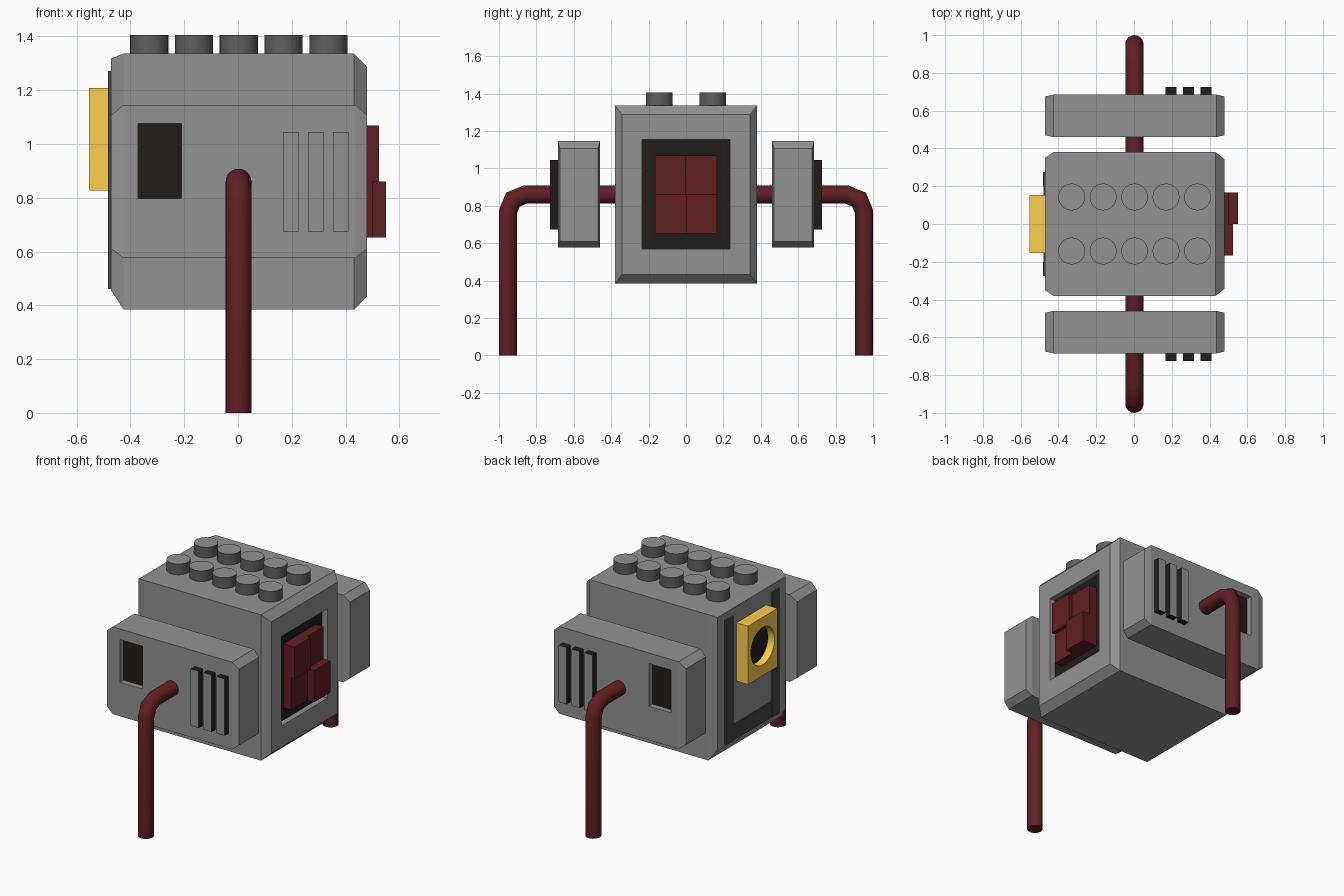
import bpy, bmesh, math

if "Cube" in bpy.data.objects:
    bpy.data.objects.remove(bpy.data.objects["Cube"])


def material(name, rgb):
    m = bpy.data.materials.new(name)
    m.diffuse_color = (*rgb, 1)
    m.use_nodes = True
    m.node_tree.nodes["Principled BSDF"].inputs["Base Color"].default_value = m.diffuse_color
    return m


GREY = material("mid_grey", (0.29, 0.29, 0.29))
RED = material("dark_red", (0.118, 0.013, 0.017))
BLACK = material("near_black", (0.015, 0.012, 0.012))
DARK = material("dark_grey", (0.06, 0.06, 0.06))
STUD = material("stud_grey", (0.115, 0.115, 0.115))
YELLOW = material("yellow", (1.0, 0.62, 0.075))


def finish(bm, name, mat):
    bmesh.ops.recalc_face_normals(bm, faces=bm.faces)
    me = bpy.data.meshes.new(name)
    bm.to_mesh(me)
    bm.free()
    ob = bpy.data.objects.new(name, me)
    bpy.context.collection.objects.link(ob)
    me.materials.append(mat)
    return ob


def loft(name, sections, mat=GREY):
    """Rectangular sections (x, y0, y1, z0, z1) joined along x."""
    bm = bmesh.new()
    rings = [[bm.verts.new((x, y, z)) for y, z in ((y0, z0), (y1, z0), (y1, z1), (y0, z1))]
             for x, y0, y1, z0, z1 in sections]
    for a, b in zip(rings, rings[1:]):
        for i in range(4):
            j = (i + 1) % 4
            bm.faces.new((a[i], a[j], b[j], b[i]))
    bm.faces.new(rings[0])
    bm.faces.new(rings[-1])
    return finish(bm, name, mat)


def box(name, x, y, z, mat=GREY):
    y = sorted(y)
    return loft(name, [(v, *y, *z) for v in x], mat)


def cylinder(name, r, depth, loc, mat, rot=(0, 0, 0), sides=32):
    bpy.ops.mesh.primitive_cylinder_add(vertices=sides, radius=r, depth=depth, location=loc, rotation=rot)
    ob = bpy.context.object
    ob.name = name
    ob.data.materials.append(mat)
    bpy.ops.object.shade_smooth_by_angle(angle=math.radians(40))
    return ob


def face_material(ob, mat, axis, sign):
    """Second material on the faces pointing along one axis."""
    ob.data.materials.append(mat)
    for p in ob.data.polygons:
        if p.normal[axis] * sign > 0.9:
            p.material_index = 1


def cut(ob, cutter):
    mod = ob.modifiers.new("cut", 'BOOLEAN')
    mod.object = cutter
    mod.solver = 'EXACT'
    bpy.context.view_layer.objects.active = ob
    bpy.ops.object.modifier_apply(modifier=mod.name)
    bpy.data.objects.remove(cutter)


# Main body with tapered ends and a recess on the right
body = loft("body", [(-0.472, -0.35, 0.35, 0.455, 1.318), (-0.426, -0.38, 0.38, 0.385, 1.336),
                     (0.432, -0.38, 0.38, 0.385, 1.336), (0.48, -0.342, 0.342, 0.432, 1.287)])
cut(body, box("cutter", (0.44, 0.6), (-0.235, 0.235), (0.57, 1.153)))
box("right_recess_floor", (0.43, 0.443), (-0.235, 0.235), (0.57, 1.153), BLACK)

# Four red blocks of different depth in the recess
for i, (y, z, x) in enumerate([(-1, 0, 0.50), (0, 0, 0.55), (-1, 1, 0.525), (0, 1, 0.50)]):
    y0, z0 = y * 0.166, 0.652 + z * 0.208
    box(f"red_block_{i}", (0.44, x), (y0, y0 + 0.166), (z0, z0 + 0.208), RED)

# Studs on top, dark sides with grey caps
for ix in range(-2, 3):
    for s in (-1, 1):
        stud = cylinder(f"top_stud_{ix + 2}_{s}", 0.071, 0.08, (0.003 + ix * 0.1665, s * 0.143, 1.366), STUD)
        face_material(stud, GREY, 2, 1)

# Dark trim strips on the left end
for s in (-1, 1):
    box(f"left_strip_{s}", (-0.483, -0.46), (s * 0.2, s * 0.275), (0.46, 1.272), DARK)
box("left_bottom_strip", (-0.48, -0.46), (-0.2, 0.2), (0.46, 0.56), DARK)

# Yellow plate with a round hole and dark lens
plate = box("yellow_plate", (-0.554, -0.472), (-0.153, 0.153), (0.827, 1.208), YELLOW)
ring_rot = (0, math.pi / 2, 0)
cut(plate, cylinder("cutter", 0.122, 0.2, (-0.605, 0, 1.02), YELLOW, ring_rot))
cylinder("lens", 0.122, 0.03, (-0.491, 0, 1.02), BLACK, ring_rot)

# Side pods with window recess and vent bars, front and back
for s, side in ((-1, "front"), (1, "back")):
    def span(a, b):
        return tuple(sorted((s * a, s * b)))

    inner, outer = span(0.47, 0.675), span(0.46, 0.685)
    pod = loft(f"{side}_pod", [(-0.472, *inner, 0.61, 1.107), (-0.426, *outer, 0.576, 1.145),
                               (0.437, *outer, 0.576, 1.145), (0.48, *inner, 0.61, 1.107)])
    cut(pod, box("cutter", (-0.371, -0.211), span(0.645, 0.8), (0.797, 1.076)))
    box(f"{side}_window_floor", (-0.371, -0.211), span(0.63, 0.648), (0.797, 1.076), BLACK)
    for i in range(3):
        x = (0.167 + i * 0.093, 0.225 + i * 0.093)
        bar = box(f"{side}_vent_bar_{i}", x, span(0.68, 0.726), (0.674, 1.045), BLACK)
        face_material(bar, GREY, 1, s)

# Bent tube forming axle and both legs
r, cy, cz = 0.092, 0.86, 0.768
half = [(cy + r, 0)] + [(cy + r * math.cos(a), cz + r * math.sin(a))
                        for a in (0, math.pi / 4, math.pi / 2)]
path = [(-y, z) for y, z in half] + half[::-1]
bm = bmesh.new()
rings, n, rad = [], 24, 0.048
for k, (y, z) in enumerate(path):
    a, b = path[max(k - 1, 0)], path[min(k + 1, len(path) - 1)]
    d1 = math.atan2(z - a[1], y - a[0]) if k else math.pi / 2
    d2 = math.atan2(b[1] - z, b[0] - y) if k < len(path) - 1 else -math.pi / 2
    t, w = (d1 + d2) / 2, rad / math.cos((d2 - d1) / 2)
    rings.append([bm.verts.new((0.002 + rad * math.cos(u), y - w * math.sin(u) * math.sin(t),
                                z + w * math.sin(u) * math.cos(t)))
                  for u in (2 * math.pi * i / n for i in range(n))])
for a, b in zip(rings, rings[1:]):
    for i in range(n):
        bm.faces.new((a[i], a[(i + 1) % n], b[(i + 1) % n], b[i]))
bm.faces.new(rings[0])
bm.faces.new(rings[-1])
legs = finish(bm, "axle_and_legs", RED)
bpy.ops.object.select_all(action='DESELECT')
legs.select_set(True)
bpy.context.view_layer.objects.active = legs
bpy.ops.object.shade_smooth_by_angle(angle=math.radians(50))
